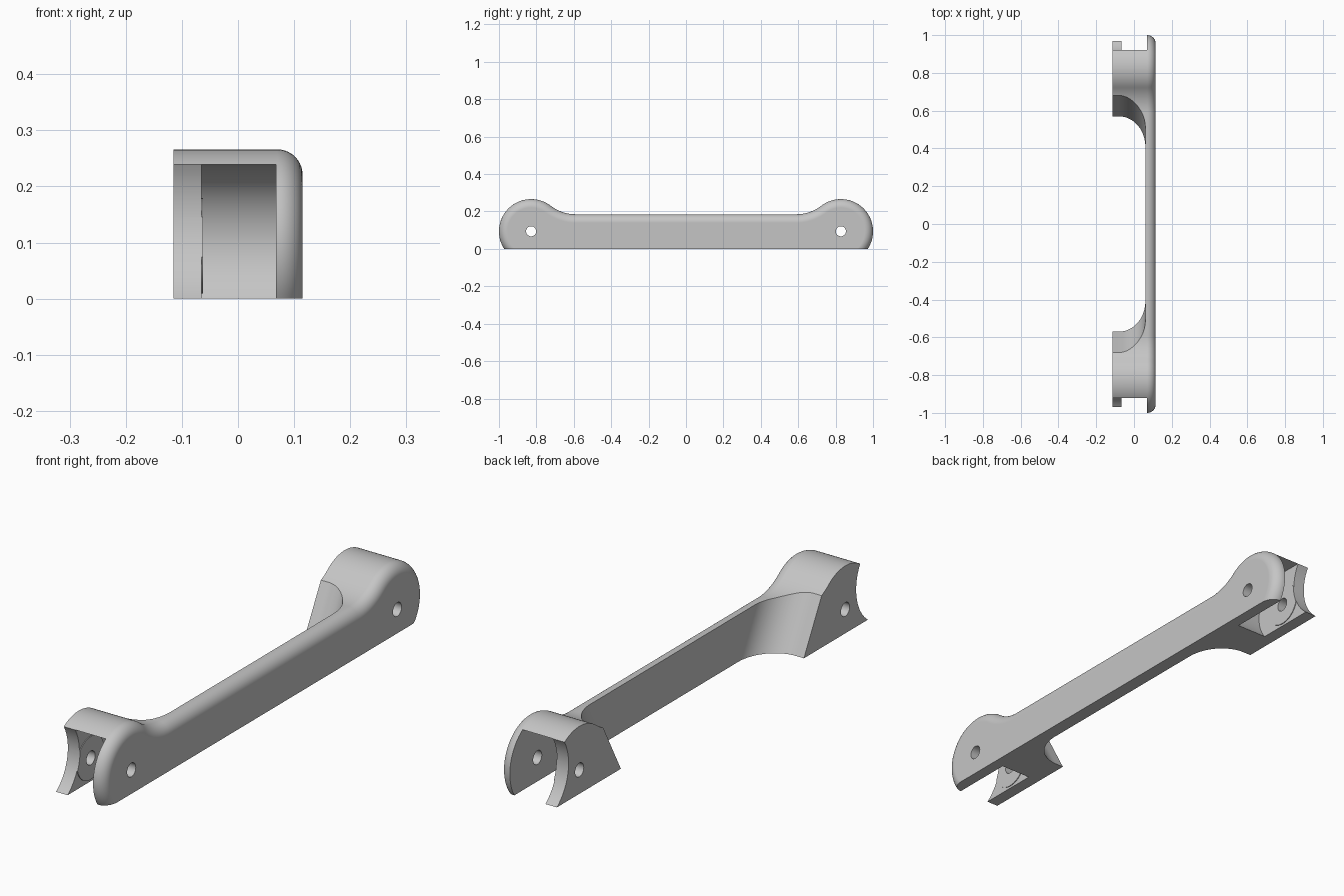
import bpy, bmesh
from math import sin, cos, asin, acos, pi, radians, sqrt

if "Cube" in bpy.data.objects:
    bpy.data.objects.remove(bpy.data.objects["Cube"])

PY, PZ, R = 0.828, 0.094, 0.172      # pivot centre and lobe radius
BAR_Z, VALLEY = 0.185, 0.218         # bar height and valley radius
X0, X1, ROUND = -0.115, 0.115, 0.045

grey = bpy.data.materials.new("grey")
grey.use_nodes = True
grey.diffuse_color = (0.56, 0.56, 0.56, 1)
grey.node_tree.nodes["Principled BSDF"].inputs["Base Color"].default_value = (0.56, 0.56, 0.56, 1)


def loft(name, loops):
    """Join equal-length closed loops of points into a capped solid."""
    bm = bmesh.new()
    rings = [[bm.verts.new(p) for p in loop] for loop in loops]
    n = len(rings[0])
    for a, b in zip(rings, rings[1:]):
        for i in range(n):
            j = (i + 1) % n
            bm.faces.new((a[i], a[j], b[j], b[i]))
    bm.faces.new(rings[0][::-1])
    bm.faces.new(rings[-1])
    bmesh.ops.recalc_face_normals(bm, faces=bm.faces)
    me = bpy.data.meshes.new(name)
    bm.to_mesh(me)
    bm.free()
    ob = bpy.data.objects.new(name, me)
    bpy.context.collection.objects.link(ob)
    return ob


def prism_x(name, yz, xa, xb):
    return loft(name, [[(x, y, z) for y, z in yz] for x in (xa, xb)])


def circle(y, z, r, n=64):
    return [(y + r * cos(2 * pi * i / n), z + r * sin(2 * pi * i / n)) for i in range(n)]


def combine(ob, tool, operation="DIFFERENCE"):
    mod = ob.modifiers.new("combine", "BOOLEAN")
    mod.operation, mod.object, mod.solver = operation, tool, "EXACT"
    bpy.context.view_layer.objects.active = ob
    bpy.ops.object.modifier_apply(modifier=mod.name)
    bpy.data.objects.remove(tool)


def side_profile(d):
    """Half outline inset by d, mirrored: two lobes joined by a low bar."""
    r, v = R - d, VALLEY + d
    cz = BAR_Z + VALLEY
    dy = sqrt((R + VALLEY) ** 2 - (cz - PZ) ** 2)
    cy = PY - dy                                  # valley centre
    t0, t1 = asin(-PZ / r), pi - acos(dy / (R + VALLEY))
    half = [(PY + r * cos(t0 + (t1 - t0) * i / 40),
             PZ + r * sin(t0 + (t1 - t0) * i / 40)) for i in range(41)]
    a0 = t1 - pi
    half += [(cy + v * cos(a0 + (-pi / 2 - a0) * i / 14),
              cz + v * sin(a0 + (-pi / 2 - a0) * i / 14)) for i in range(1, 15)]
    half[0] = (half[0][0], 0.0)
    return half + [(-y, z) for y, z in reversed(half)]


# Full handle body with the outer side edge rounded over
layers = [(X0, 0.0)]
for i in range(11):
    a = pi / 2 * i / 10
    layers.append((X1 - ROUND + ROUND * sin(a), ROUND * (1 - cos(a))))
handle = loft("handle", [[(x, y, z) for y, z in side_profile(d)] for x, d in layers])

# Long recess behind the bar, with swept and sloping ends
arc = [(-0.2, 0.57)] + [(-0.08 + 0.14 * sin(pi / 2 * i / 20), 0.41 + 0.16 * cos(pi / 2 * i / 20))
                        for i in range(21)]
recess = [(x, y, 1) for x, y in arc] + [(x, -y, -1) for x, y in reversed(arc)]
combine(handle, loft("recess_cutter", [[(x, y + s * 0.54 * z, z) for x, y, s in recess]
                                       for z in (-0.05, 0.35)]))

for s in (1, -1):
    # Fork slot, rounded about the pivot
    slot = [(s * (PY + 0.145 * cos(pi / 2 + pi * i / 40)), PZ + 0.145 * sin(pi / 2 + pi * i / 40))
            for i in range(41)]
    slot += [(s * 1.2, PZ - 0.145), (s * 1.2, PZ + 0.145)]
    combine(handle, prism_x("slot_cutter", slot, -0.065, 0.068))
    # Thin washer face inside the inner prong
    combine(handle, prism_x("washer", circle(s * PY, PZ, 0.085), -0.08, -0.062), "UNION")
    # Hollowed end of the inner prong
    combine(handle, prism_x("end_cutter", circle(s * 1.078, 0.146, 0.1825, 96), -0.2, 0.0))
    # Pin hole through both prongs
    combine(handle, prism_x("hole_cutter", circle(s * PY, PZ, 0.027, 32), -0.3, 0.3))

# Finish
handle.data.materials.clear()
handle.data.materials.append(grey)
for p in handle.data.polygons:
    p.material_index = 0
bpy.ops.object.select_all(action="DESELECT")
handle.select_set(True)
bpy.context.view_layer.objects.active = handle
bpy.ops.object.shade_smooth_by_angle(angle=radians(25))
weighted = handle.modifiers.new("weighted_normals", "WEIGHTED_NORMAL")
weighted.keep_sharp = True
